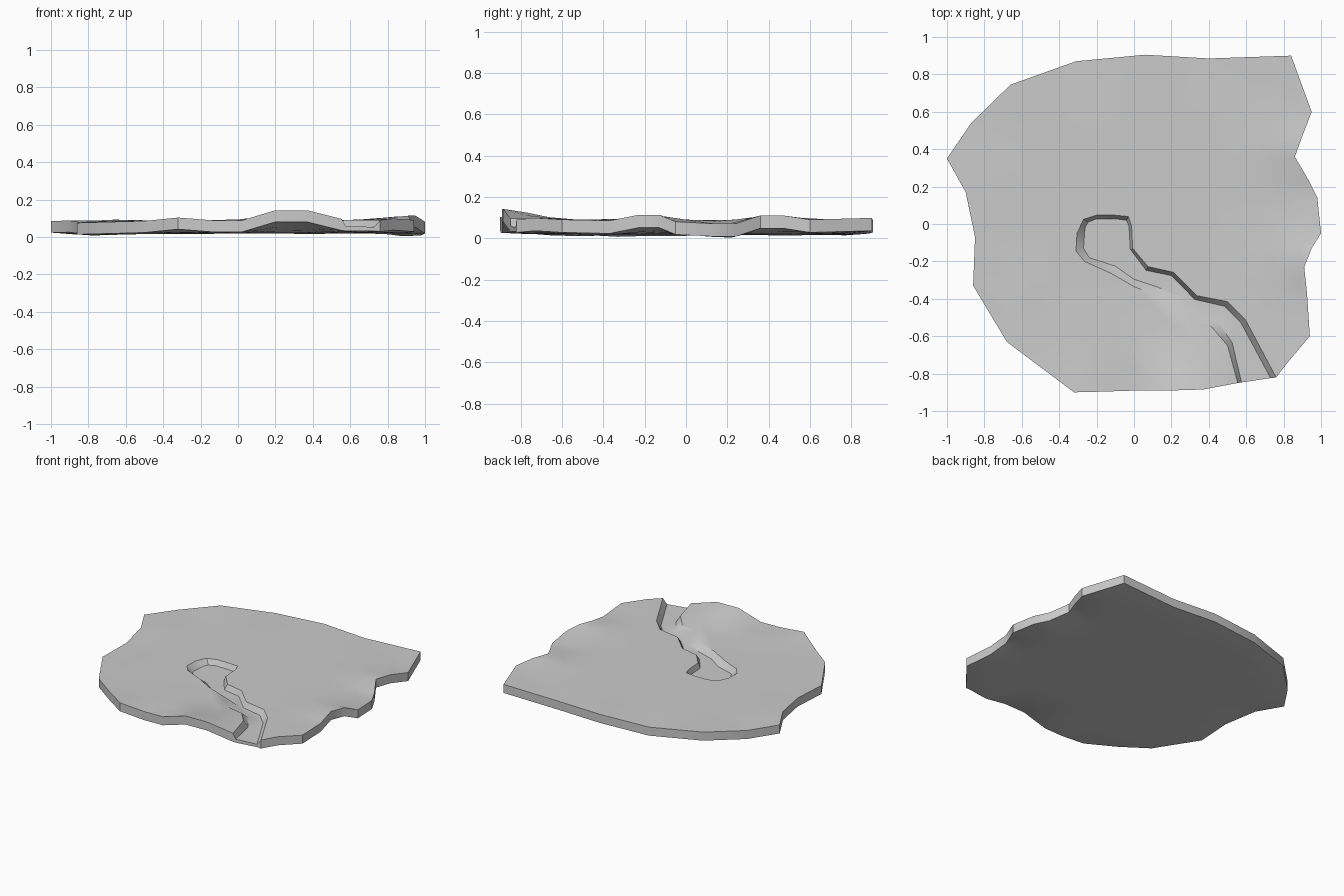
import bpy, bmesh, math
from mathutils import Vector
from mathutils.geometry import delaunay_2d_cdt, intersect_point_line

if "Cube" in bpy.data.objects:
    bpy.data.objects.remove(bpy.data.objects["Cube"])

BASE, THICK = 0.087, 0.062

# Slab outline, counter-clockwise: x, y, top height
outline = [
    (-1, .35, .085), (-.9, .17, .087), (-.85, -.07, .08), (-.86, -.33, .075),
    (-.68, -.63, .08), (-.5, -.765, .085), (-.32, -.9, .103), (-.13, -.895, .088),
    (.02, -.89, .088), (.2, -.89, .142), (.37, -.885, .142), (.555, -.85, .096),
    (.575, -.847, .057), (.73, -.824, .053), (.76, -.82, .09), (.83, -.73, .098),
    (.94, -.6, .09), (.925, -.37, .085), (.91, -.23, .113), (.95, -.13, .113),
    (1, -.05, .08), (.98, .14, .07), (.93, .24, .07), (.86, .36, .11),
    (.9, .47, .11), (.95, .6, .09), (.84, .9, .098), (.4, .885, .085),
    (.06, .905, .09), (-.31, .87, .083), (-.66, .745, .092), (-.87, .54, .082)]
MOUTH = (12, 13)   # outline points where the river floor meets the edge

# River bank and river floor, from the left of the mouth around the pond and back
bank = [(.5, -.65), (.415, -.55), (.28, -.52), (.17, -.4), (0, -.335), (-.12, -.265),
        (-.265, -.2), (-.31, -.145), (-.305, -.05), (-.27, .025), (-.2, .048),
        (-.1, .047), (-.03, .04), (-.013, -.01), (-.007, -.13), (.075, -.228),
        (.21, -.258), (.335, -.383), (.5, -.415), (.595, -.51)]
floor = [(.525, -.635), (.44, -.51), (.28, -.4), (.12, -.335), (0, -.295), (-.1, -.225),
         (-.24, -.18), (-.27, -.13), (-.262, -.02), (-.245, .01), (-.2, .028),
         (-.1, .028), (-.04, .02), (-.027, -.01), (-.02, -.135), (.065, -.248),
         (.2, -.276), (.325, -.403), (.485, -.44), (.57, -.525)]
FLOOR_Z = 0.05

land = [Vector(p) for i, p in enumerate(outline) if i not in MOUTH]


def height(x, y):
    """Rolling land: edge heights that fade towards the level middle."""
    total = weight = 0
    near = 9
    for p in land:
        d = math.hypot(p.x - x, p.y - y)
        near = min(near, d)
        w = 1 / (d * d + 1e-6) ** 1.5
        total += w * (p.z - BASE)
        weight += w
    return BASE + total / weight * math.exp(-(near / .25) ** 2)


def inside(x, y, poly):
    hit = False
    for a, b in zip(poly, poly[1:] + poly[:1]):
        if (a[1] > y) != (b[1] > y) and x < (b[0] - a[0]) * (y - a[1]) / (b[1] - a[1]) + a[0]:
            hit = not hit
    return hit


def gap(x, y, poly):
    best = 9
    p = Vector((x, y))
    for a, b in zip(poly, poly[1:] + poly[:1]):
        a, b = Vector(a), Vector(b)
        t = max(0, min(1, intersect_point_line(p, a, b)[1]))
        best = min(best, (a.lerp(b, t).to_2d() - p).length)
    return best


edge = [p[:2] for p in outline]
river = [edge[11]] + bank + [edge[14]]
grid = [(-.99 + .11 * i, -.88 + .11 * j) for i in range(19) for j in range(17)]
grid = [g for g in grid if inside(*g, edge) and gap(*g, edge) > .04]
dry = [g for g in grid if not inside(*g, river) and gap(*g, river) > .035]
n, nb = len(edge), len(bank)

bm = bmesh.new()


def skin(extra, extra_z, edges, rim, flip):
    """Triangulate inside the outline and add the sheet to the mesh."""
    pts = edge + extra
    zs = [v.co.z for v in rim] + extra_z
    co, _, faces, orig, _, _ = delaunay_2d_cdt(
        [Vector(p) for p in pts], edges, [list(range(n))], 1, 1e-6)
    vs = []
    for c, o in zip(co, orig):
        first = min((k for k in o if k < len(pts)), default=None)
        if first is not None and first < n:
            vs.append(rim[first])
        else:
            z = zs[first] if first is not None else height(*c)
            vs.append(bm.verts.new((c.x, c.y, z)))
    for f in faces:
        loop = [vs[k] for k in f]
        bm.faces.new(loop[::-1] if flip else loop)


# Top sheet with the carved river
top_rim = [bm.verts.new(p) for p in outline]
bank_ids = [11] + list(range(n, n + nb)) + [14]
floor_ids = [12] + list(range(n + nb, n + nb + len(floor))) + [13]
cuts = list(zip(bank_ids, bank_ids[1:])) + list(zip(floor_ids, floor_ids[1:]))
skin(bank + floor + dry,
     [height(*p) for p in bank] + [FLOOR_Z] * len(floor) + [height(*p) for p in dry],
     cuts, top_rim, False)

# Underside follows the land, without the river
low_rim = [bm.verts.new((x, y, (.094 if i in MOUTH else z) - THICK))
           for i, (x, y, z) in enumerate(outline)]
skin(grid, [height(*p) - THICK - .008 for p in grid], [], low_rim, True)

# Cliff sides
for i in range(n):
    j = (i + 1) % n
    bm.faces.new((top_rim[i], low_rim[i], low_rim[j], top_rim[j]))

bmesh.ops.recalc_face_normals(bm, faces=bm.faces)
lowest = min(v.co.z for v in bm.verts)
bmesh.ops.translate(bm, verts=bm.verts, vec=(0, 0, -lowest + .004))

mesh = bpy.data.meshes.new("river_land")
bm.to_mesh(mesh)
bm.free()
obj = bpy.data.objects.new("river_land", mesh)
bpy.context.collection.objects.link(obj)
bpy.context.view_layer.objects.active = obj
obj.select_set(True)
bpy.ops.object.shade_smooth_by_angle(angle=math.radians(30))
